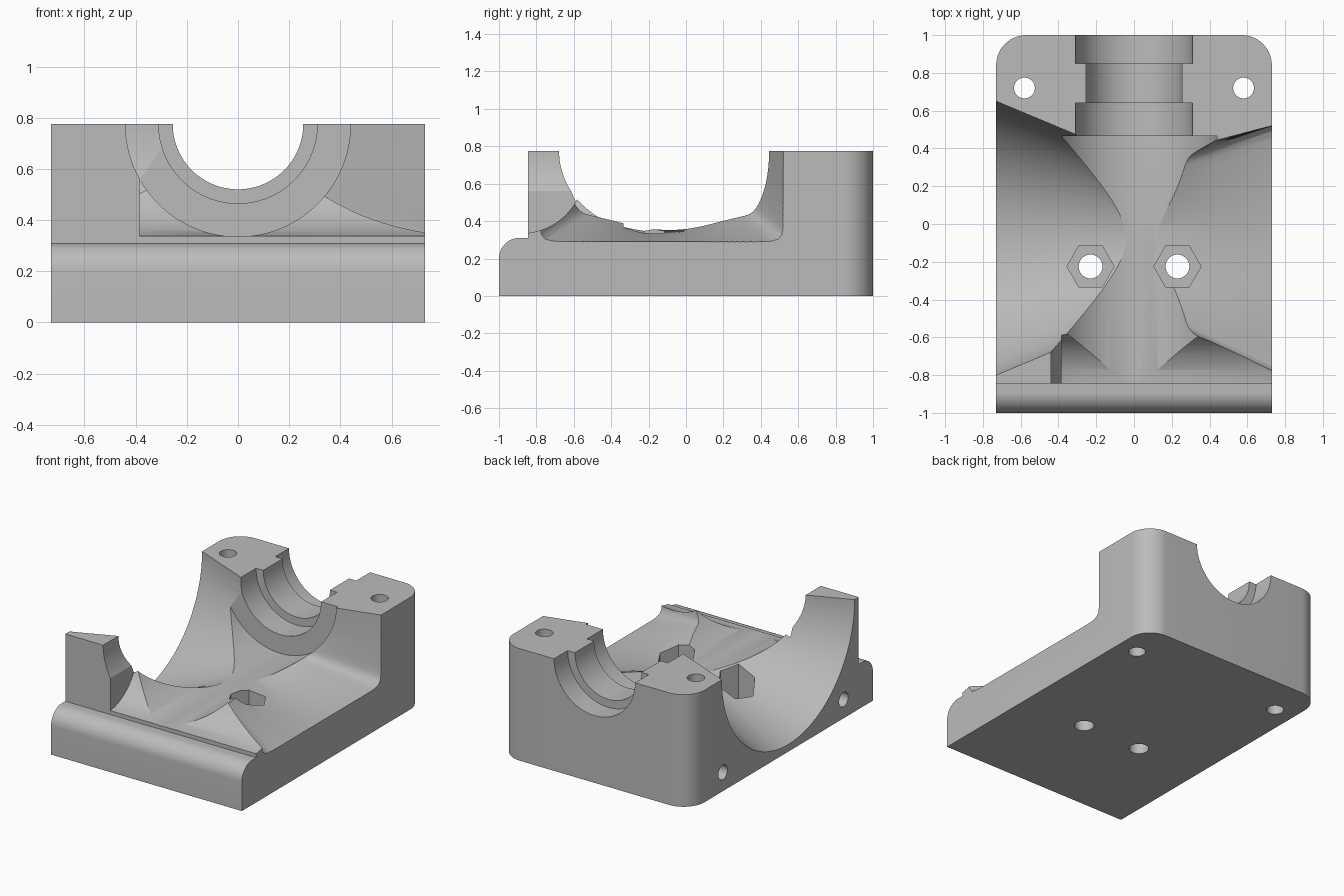
import bpy, bmesh, math
from mathutils import Vector

default = bpy.data.objects.get("Cube")
if default:
    bpy.data.objects.remove(default, do_unlink=True)

TOP = 0.775      # height of the block and of the channel axes
HALF = 0.73      # half width

grey = bpy.data.materials.new("grey plastic")
grey.use_nodes = True
colour = (0.5, 0.5, 0.5, 1)
grey.diffuse_color = colour
grey.node_tree.nodes["Principled BSDF"].inputs["Base Color"].default_value = colour


def make(name, bm):
    bmesh.ops.recalc_face_normals(bm, faces=bm.faces)
    mesh = bpy.data.meshes.new(name)
    bm.to_mesh(mesh)
    bm.free()
    mesh.materials.append(grey)
    ob = bpy.data.objects.new(name, mesh)
    bpy.context.collection.objects.link(ob)
    return ob


def loft(name, rings):
    """Closed solid through a list of equal-length rings."""
    bm = bmesh.new()
    loops = [[bm.verts.new(p) for p in ring] for ring in rings]
    n = len(loops[0])
    for a, b in zip(loops, loops[1:]):
        for i in range(n):
            j = (i + 1) % n
            bm.faces.new((a[i], a[j], b[j], b[i]))
    bm.faces.new(loops[0])
    bm.faces.new(loops[-1])
    return make(name, bm)


def circle(centre, axis, radius, sides):
    u, v = {"x": ((0, 1, 0), (0, 0, 1)),
            "y": ((1, 0, 0), (0, 0, 1)),
            "z": ((1, 0, 0), (0, 1, 0))}[axis]
    u, v, c = Vector(u), Vector(v), Vector(centre)
    angles = [math.tau * i / sides for i in range(sides)]
    return [c + radius * (u * math.cos(a) + v * math.sin(a)) for a in angles]


def rod(name, start, end, axis, radius, sides=40):
    return loft(name, [circle(p, axis, radius, sides) for p in (start, end)])


# Block with a low rounded front lip, extruded across the width
lip = [(-0.89 - 0.11 * math.sin(a), 0.2 + 0.11 * math.cos(a))
       for a in (math.pi / 2 * i / 12 for i in range(13))]
side = [(-1, 0), (1, 0), (1, TOP), (-0.845, TOP), (-0.845, 0.31)] + lip
body = loft("motor_mount_body", [[(x, y, z) for y, z in side] for x in (-HALF, HALF)])

# Rounded back corners
bm = bmesh.new()
bm.from_mesh(body.data)
corners = [e for e in bm.edges if all(v.co.y > 0.99 for v in e.verts)
           and abs(e.verts[0].co.z - e.verts[1].co.z) > 0.5]
bmesh.ops.bevel(bm, geom=corners, offset=0.16, segments=14, profile=0.5, affect='EDGES')
bm.to_mesh(body.data)
bm.free()

cutters = []

# Lengthwise channel with the stepped collar seat at the back
steps = [(-1.1, 0.44), (0.465, 0.44), (0.465, 0.31), (0.64, 0.31),
         (0.64, 0.255), (0.85, 0.255), (0.85, 0.31), (1.1, 0.31)]
cutters.append(loft("shaft_channel", [circle((0, y, TOP), "y", r, 128) for y, r in steps]))


# Cross duct: flared cone on one side, round to rounded rectangle on the other
def duct_ring(x):
    t = x / HALF
    points = []
    for i in range(160):
        a = math.tau * (i + 0.5) / 160
        c, s = math.cos(a), math.sin(a)
        if t <= 0:
            r, mid = 0.42 - 0.305 * t, -0.075
        else:
            box = (abs(c / 0.65) ** 20 + abs(s / 0.485) ** 20) ** (-1 / 20)
            r, mid = 0.41 + (box - 0.41) * t, -0.08 - 0.05 * t
        points.append((x, mid + r * c, TOP + r * s))
    return points


cutters.append(loft("cross_duct", [duct_ring(x) for x in (-0.8, 0, 0.02, 0.4, 0.8)]))

# Rounded clearance behind the front lip
cutters.append(rod("front_clearance", (-0.385, -0.88, 0.67), (0.9, -0.88, 0.67), "x", 0.335, 96))

# Bolt holes and hexagonal nut pockets
for sx in (-1, 1):
    x, y = 0.58 * sx, 0.72
    cutters.append(rod("back_bolt_hole", (x, y, -0.1), (x, y, 1), "z", 0.055))
    x, y = 0.23 * sx, -0.225
    cutters.append(rod("floor_bolt_hole", (x, y, -0.1), (x, y, 0.6), "z", 0.063))
    cutters.append(rod("nut_pocket", (x, y, 0.1), (x, y, 0.7), "z", 0.125, 6))

# Blind screw holes in one side
for y in (0.64, -0.68):
    cutters.append(rod("side_screw_hole", (-0.9, y, 0.13), (-0.35, y, 0.13), "x", 0.05))

# Cut everything away, then keep only the finished body
for cutter in cutters:
    cutter.hide_render = True
    mod = body.modifiers.new(cutter.name, 'BOOLEAN')
    mod.operation = 'DIFFERENCE'
    mod.solver = 'EXACT'
    mod.object = cutter
bpy.context.view_layer.update()
result = bpy.data.meshes.new_from_object(body.evaluated_get(bpy.context.evaluated_depsgraph_get()))
body.modifiers.clear()
body.data = result
for cutter in cutters:
    bpy.data.objects.remove(cutter, do_unlink=True)
result.materials.clear()
result.materials.append(grey)

bpy.ops.object.select_all(action='DESELECT')
body.select_set(True)
bpy.context.view_layer.objects.active = body
bpy.ops.object.shade_smooth_by_angle(angle=math.radians(25))
